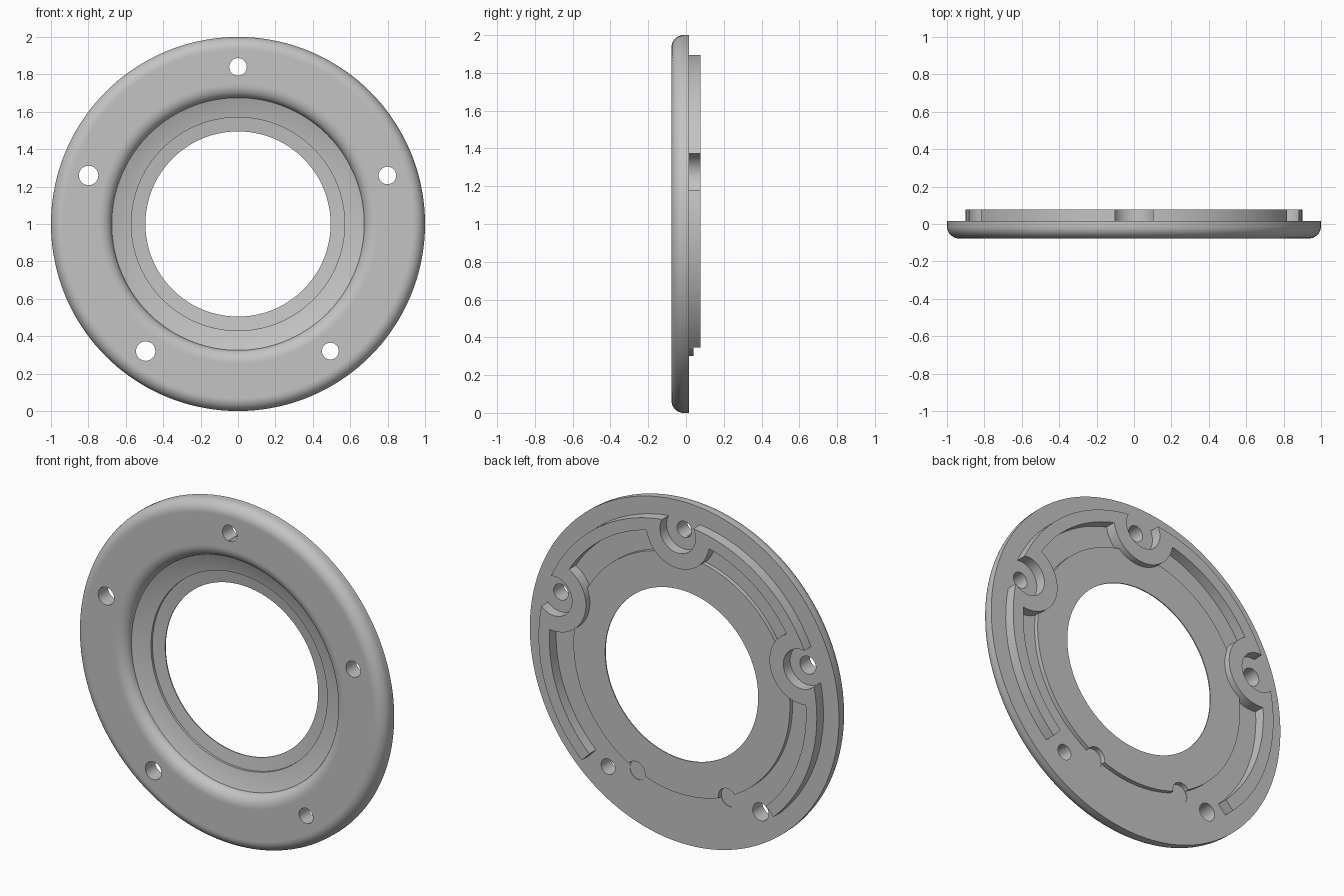
import bpy, bmesh, math
from mathutils import Matrix

cube = bpy.data.objects.get("Cube")
if cube:
    bpy.data.objects.remove(cube, do_unlink=True)

CZ = 1.0                    # height of the ring axis
BACK, FRONT = 0.015, -0.077
HOLE_R = 0.84               # bolt circle radius
SEG = 144

metal = bpy.data.materials.new("grey metal")
metal.use_nodes = True
metal.diffuse_color = (0.55, 0.55, 0.55, 1)
metal.node_tree.nodes["Principled BSDF"].inputs["Base Color"].default_value = (0.55, 0.55, 0.55, 1)


def finish(name, bm):
    bmesh.ops.recalc_face_normals(bm, faces=bm.faces)
    mesh = bpy.data.meshes.new(name)
    bm.to_mesh(mesh)
    bm.free()
    mesh.materials.append(metal)
    obj = bpy.data.objects.new(name, mesh)
    bpy.context.collection.objects.link(obj)
    return obj


def arc(cx, cy, rx, ry, a0, a1, steps):
    angles = [math.radians(a0 + (a1 - a0) * i / steps) for i in range(steps + 1)]
    return [(cx + rx * math.cos(a), cy + ry * math.sin(a)) for a in angles]


def revolve(name, profile):
    """Turn a closed (radius, y) profile about the front-back axis."""
    bm = bmesh.new()
    rings = []
    for i in range(SEG):
        a = math.tau * i / SEG
        rings.append([bm.verts.new((r * math.cos(a), y, CZ + r * math.sin(a))) for r, y in profile])
    for i in range(SEG):
        p, q = rings[i], rings[(i + 1) % SEG]
        for j in range(len(profile)):
            k = (j + 1) % len(profile)
            bm.faces.new((p[j], p[k], q[k], q[j]))
    return finish(name, bm)


def extrude_outline(name, outline, y0, y1):
    """Solid plate from a closed (x, height) outline."""
    bm = bmesh.new()
    near = [bm.verts.new((x, y0, CZ + z)) for x, z in outline]
    far = [bm.verts.new((x, y1, CZ + z)) for x, z in outline]
    bm.faces.new(near)
    bm.faces.new(far[::-1])
    for i in range(len(outline)):
        j = (i + 1) % len(outline)
        bm.faces.new((near[i], near[j], far[j], far[i]))
    return finish(name, bm)


def drill(obj, x, z, r, y0, y1):
    """Cut a round hole through, or into, an object."""
    bm = bmesh.new()
    mat = Matrix.Translation((x, (y0 + y1) / 2, z)) @ Matrix.Rotation(math.pi / 2, 4, 'X')
    bmesh.ops.create_cone(bm, cap_ends=True, segments=32, radius1=r, radius2=r, depth=y1 - y0, matrix=mat)
    cutter = finish("hole_cutter", bm)
    mod = obj.modifiers.new("cut", 'BOOLEAN')
    mod.operation = 'DIFFERENCE'
    mod.solver = 'EXACT'
    mod.object = cutter
    bpy.context.view_layer.objects.active = obj
    bpy.ops.object.modifier_apply(modifier=mod.name)
    bpy.data.objects.remove(cutter, do_unlink=True)


def crossing(ring_r, r):
    """Where a circle round a bolt meets a ring: angle at the axis, angle at the bolt."""
    at_axis = (ring_r ** 2 + HOLE_R ** 2 - r ** 2) / (2 * ring_r * HOLE_R)
    at_bolt = (ring_r ** 2 - HOLE_R ** 2 - r ** 2) / (2 * HOLE_R * r)
    return math.degrees(math.acos(at_axis)), math.degrees(math.acos(at_bolt))


def wall_side(ring_r, cup_r, start, end, cups):
    """Arc of the wall that detours inward round each cup, in either direction."""
    s = 1 if end > start else -1
    gap, turn = crossing(ring_r, cup_r)
    points, a = [], start
    for c in cups[::s]:
        points += arc(0, 0, ring_r, ring_r, a, c - s * gap, 24)[:-1]
        x, z = HOLE_R * math.cos(math.radians(c)), HOLE_R * math.sin(math.radians(c))
        points += arc(x, z, cup_r, cup_r, c - s * turn, c - s * (360 - turn), 36)
        a = c + s * gap
    return points + arc(0, 0, ring_r, ring_r, a, end, 24)[1:]


# Flange: rounded outer edge, rounded lip, funnel, stepped floor, raised back disc
profile = [(1.0, BACK)]
profile += arc(0.935, FRONT + 0.065, 0.065, 0.065, 0, -90, 10)
profile += [(0.93, FRONT), (0.75, FRONT)]
profile += arc(0.745, FRONT + 0.057, 0.07, 0.057, -90, -180, 10)
profile += [(0.62, 0.0), (0.57, 0.01), (0.57, 0.024), (0.495, 0.034),
            (0.495, 0.04), (0.70, 0.04), (0.70, BACK)]
flange = revolve("flange", profile)

# Bolt holes
for i, radius in enumerate((0.047, 0.052, 0.052, 0.045, 0.047)):
    a = math.radians(90 + 72 * i)
    drill(flange, HOLE_R * math.cos(a), CZ + HOLE_R * math.sin(a), radius, -0.2, 0.2)

# Small round notches in the lower edge of the back disc
for side in (-1, 1):
    drill(flange, side * 0.295, CZ - 0.645, 0.058, BACK - 0.003, 0.2)

# Raised back wall, bending into an open cup around each of the three upper holes
CUPS = [18, 90, 162]
outline = wall_side(0.90, 0.115, -46.5, 226.5, CUPS) + wall_side(0.83, 0.205, 226.5, -46.5, CUPS)
wall = extrude_outline("back_wall", outline, 0.012, 0.077)

# Smooth shading with sharp edges kept
for obj in (flange, wall):
    bpy.ops.object.select_all(action='DESELECT')
    obj.select_set(True)
    bpy.context.view_layer.objects.active = obj
    bpy.ops.object.shade_smooth_by_angle(angle=math.radians(25))
